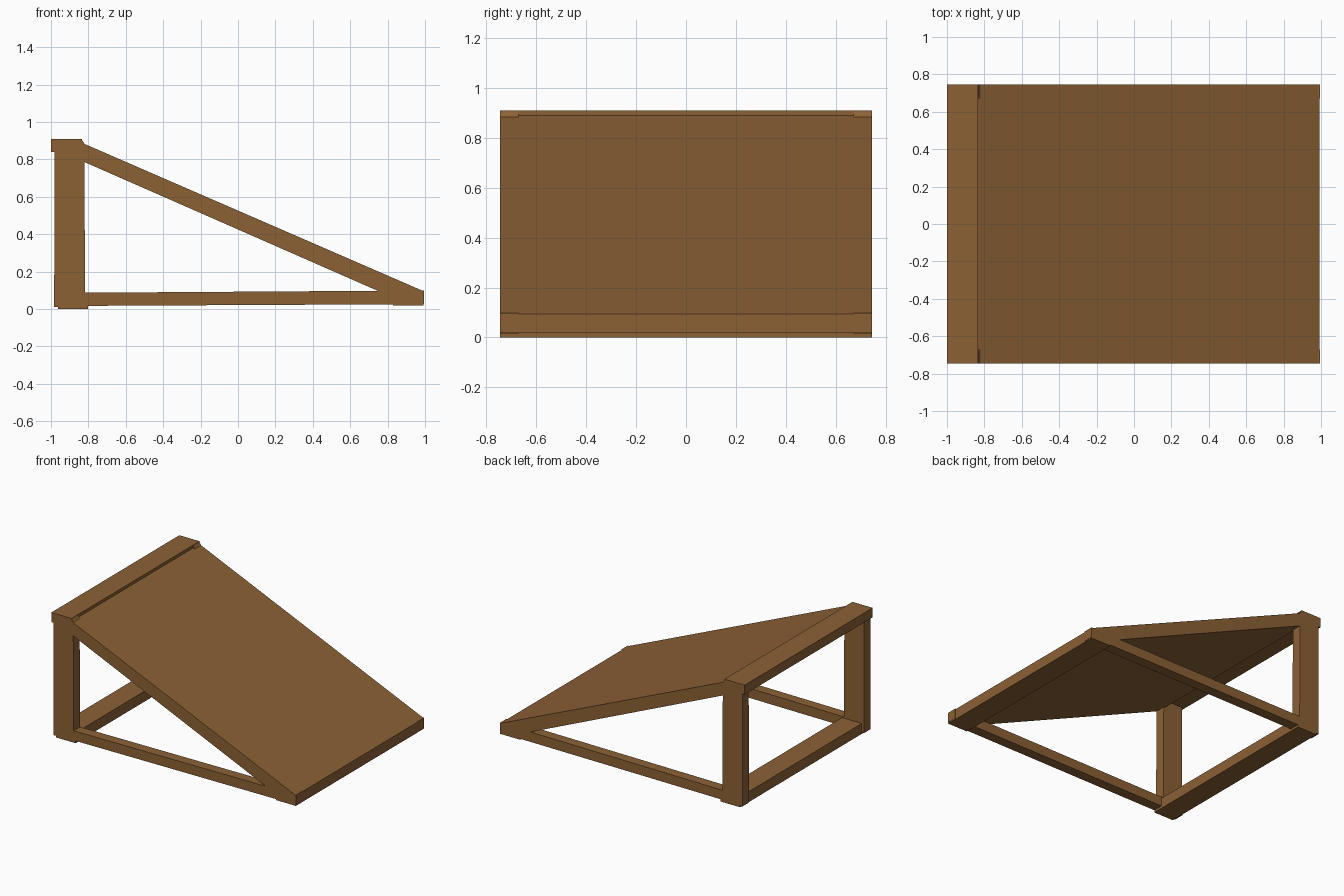
import bpy, bmesh

if "Cube" in bpy.data.objects:
    bpy.data.objects.remove(bpy.data.objects["Cube"])

wood = bpy.data.materials.new("brown wood")
wood.diffuse_color = (0.26, 0.12, 0.036, 1)
wood.use_nodes = True
wood.node_tree.nodes["Principled BSDF"].inputs["Base Color"].default_value = wood.diffuse_color

HALF = 0.745    # half width of the ramp
THICK = 0.075   # side timber thickness


def prism(name, profile, y0, y1):
    """Extrude an (x, z) profile along y."""
    bm = bmesh.new()
    face = bm.faces.new([bm.verts.new((x, y0, z)) for x, z in profile])
    ext = bmesh.ops.extrude_face_region(bm, geom=[face])
    verts = [v for v in ext["geom"] if isinstance(v, bmesh.types.BMVert)]
    bmesh.ops.translate(bm, verts=verts, vec=(0, y1 - y0, 0))
    bmesh.ops.recalc_face_normals(bm, faces=bm.faces)
    mesh = bpy.data.meshes.new(name)
    bm.to_mesh(mesh)
    bm.free()
    mesh.materials.append(wood)
    obj = bpy.data.objects.new(name, mesh)
    bpy.context.collection.objects.link(obj)
    return obj


def box(x0, x1, z0, z1):
    return [(x0, z0), (x1, z0), (x1, z1), (x0, z1)]


# Sloped slab
prism("ramp_panel", [(-0.84, 0.891), (0.993, 0.095), (0.993, 0.03),
                     (0.9, 0.03), (-0.84, 0.794)], -HALF, HALF)

# Cross beams
prism("top_beam", box(-1.0, -0.835, 0.84, 0.91), -HALF, HALF)
prism("back_floor_beam", box(-0.963, -0.802, 0.0, 0.077), -HALF, HALF)
prism("front_floor_beam", box(0.83, 0.993, 0.018, 0.09), -HALF, HALF)

# Side timbers, one set on each side
for side, y0 in (("front", -HALF), ("back", HALF - THICK)):
    prism(side + "_post", [(-0.983, 0.012), (-0.817, 0.012), (-0.822, 0.885),
                           (-0.836, 0.906), (-0.98, 0.906)], y0, y0 + THICK)
    prism(side + "_floor_rail", [(-0.975, 0.016), (0.995, 0.026),
                                 (0.995, 0.099), (-0.975, 0.086)], y0, y0 + THICK)
